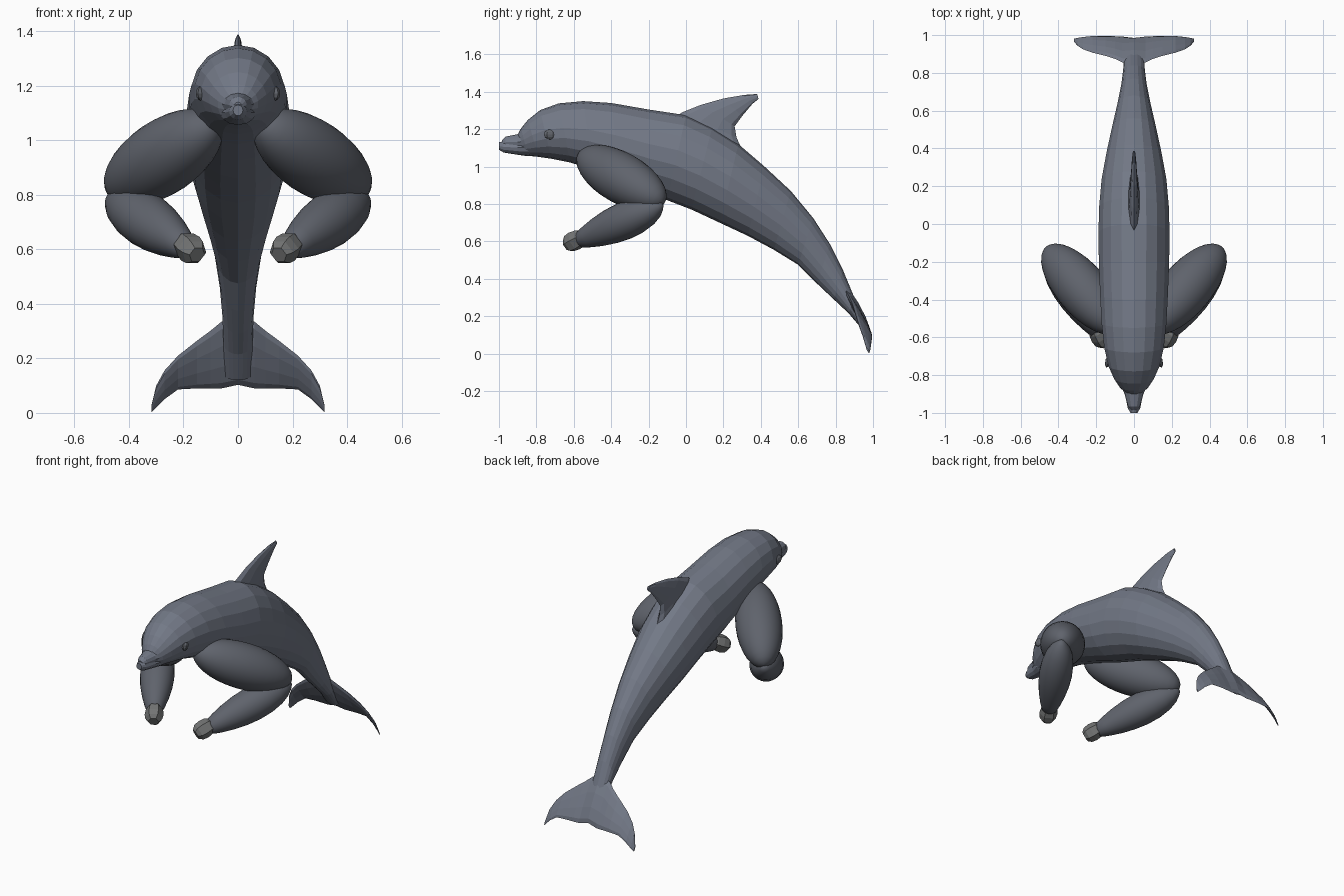
import bpy, bmesh, math
from mathutils import Vector

if "Cube" in bpy.data.objects:
    bpy.data.objects.remove(bpy.data.objects["Cube"])


def paint(name, rgb):
    m = bpy.data.materials.new(name)
    m.diffuse_color = (*rgb, 1)
    m.use_nodes = True
    m.node_tree.nodes["Principled BSDF"].inputs["Base Color"].default_value = m.diffuse_color
    return m


SKIN = paint("skin", (0.17, 0.19, 0.24))
ARM = paint("arm_skin", (0.115, 0.125, 0.15))
FIST = paint("fist_skin", (0.17, 0.175, 0.175))
EYE = paint("eye_grey", (0.12, 0.13, 0.15))


def rings_to_object(name, rings, mat, smooth=False):
    """Bridge a list of equal-length vertex rings and cap both ends."""
    bm = bmesh.new()
    vr = [[bm.verts.new(p) for p in r] for r in rings]
    n = len(vr[0])
    for a, b in zip(vr, vr[1:]):
        for i in range(n):
            j = (i + 1) % n
            bm.faces.new((a[i], a[j], b[j], b[i]))
    bm.faces.new(vr[0])
    bm.faces.new(vr[-1])
    bmesh.ops.recalc_face_normals(bm, faces=bm.faces[:])
    for f in bm.faces:
        f.smooth = smooth
    me = bpy.data.meshes.new(name)
    bm.to_mesh(me)
    bm.free()
    me.materials.append(mat)
    ob = bpy.data.objects.new(name, me)
    bpy.context.collection.objects.link(ob)
    return ob


def loft(name, sections, across, mat, n=18):
    """Ellipse sections: (x, y1, z1, y2, z2, half width along 'across')."""
    across = Vector(across).normalized()
    rings = []
    for x, y1, z1, y2, z2, w in sections:
        a, b = Vector((x, y1, z1)), Vector((x, y2, z2))
        mid, half = (a + b) / 2, (a - b) / 2
        rings.append([mid + half * math.cos(t) + across * w * math.sin(t)
                      for t in (2 * math.pi * i / n for i in range(n))])
    return rings_to_object(name, rings, mat)


def limb(name, p0, p1, profile, mat, n=28, smooth=True):
    """Round limb from p0 to p1, profile = (position, radius)."""
    p0, p1 = Vector(p0), Vector(p1)
    d = (p1 - p0).normalized()
    u = d.cross(Vector((0, 0, 1))).normalized()
    v = d.cross(u)
    rings = [[p0.lerp(p1, t) + (u * math.cos(a) + v * math.sin(a)) * r
              for a in (2 * math.pi * i / n for i in range(n))]
             for t, r in profile]
    return rings_to_object(name, rings, mat, smooth)


# Body: back point, belly point and half width, from head to tail
body = [(-.9, 1.172, -.885, 1.07, .045), (-.882, 1.205, -.845, 1.058, .075),
        (-.845, 1.25, -.79, 1.052, .106), (-.78, 1.302, -.72, 1.042, .136),
        (-.68, 1.338, -.62, 1.022, .16), (-.55, 1.35, -.5, .985, .174),
        (-.4, 1.34, -.35, .925, .182), (-.2, 1.305, -.2, .86, .189),
        (0, 1.275, -.1, .82, .191), (.14, 1.21, .03, .77, .187),
        (.28, 1.12, .18, .70, .174), (.42, 1.0, .33, .63, .147),
        (.56, .87, .47, .555, .116), (.68, .725, .6, .475, .087),
        (.77, .585, .7, .375, .068), (.84, .445, .79, .29, .058),
        (.9, .30, .87, .215, .054), (.965, .16, .95, .12, .05)]
loft("body", [(0, *s) for s in body], (1, 0, 0), SKIN)

# Beak in two halves with a mouth line between them
loft("upper_beak", [(0, -.985, 1.14, -.985, 1.108, .016), (0, -.965, 1.16, -.965, 1.1, .032),
                    (0, -.9, 1.173, -.9, 1.09, .05), (0, -.86, 1.18, -.86, 1.09, .068),
                    (0, -.8, 1.18, -.8, 1.1, .07)], (1, 0, 0), SKIN, 12)
loft("lower_jaw", [(0, -1.0, 1.13, -1.0, 1.09, .018), (0, -.975, 1.135, -.975, 1.075, .033),
                   (0, -.9, 1.14, -.9, 1.063, .048), (0, -.85, 1.15, -.85, 1.056, .066),
                   (0, -.78, 1.15, -.78, 1.058, .07)], (1, 0, 0), SKIN, 12)

# Dorsal fin: leading and trailing edge points, root to tip
fin = [(-.1, 1.24, .32, 1.05, .038), (-.02, 1.29, .27, 1.155, .028),
       (.08, 1.33, .26, 1.215, .023), (.2, 1.364, .3, 1.27, .017),
       (.31, 1.383, .355, 1.335, .012), (.38, 1.388, .388, 1.362, .006)]
loft("dorsal_fin", [(0, *s) for s in fin], (1, 0, 0), SKIN, 10)

# Tail flukes: chord sections mirrored across the middle
half = [(.06, .855, .335, .992, .09, .016), (.1, .874, .302, .994, .09, .015),
        (.15, .89, .265, .995, .09, .014), (.22, .907, .21, .995, .086, .011),
        (.27, .925, .155, .99, .05, .009), (.3, .945, .1, .985, .02, .007),
        (.317, .965, .03, .98, .003, .004)]
fluke = [(-s[0], *s[1:]) for s in reversed(half)]
fluke += [(0, .858, .35, .985, .103, .022)] + half
loft("tail_flukes", fluke, (0, .92, .4), SKIN, 10)

# Muscular arms, fists and eyes on both sides
upper_profile = [((1 - math.cos(math.pi * i / 16)) / 2,
                  .134 * math.sin(math.pi * i / 16) + .002) for i in range(17)]
fore_profile = [(-.03, .01), (0, .03), (.06, .056), (.16, .08), (.3, .096), (.45, .1),
                (.6, .094), (.75, .08), (.88, .062), (.97, .046), (1, .03)]
for s, side in ((1, "left"), (-1, "right")):
    limb("upper_arm_" + side, (s * .085, -.565, 1.065), (s * .462, -.125, .812),
         upper_profile, ARM)
    limb("forearm_" + side, (s * .456, -.14, .79), (s * .19, -.575, .605),
         fore_profile, ARM)
    limb("fist_" + side, (s * .2, -.555, .625), (s * .15, -.64, .58),
         [(0, .04), (.15, .05), (.5, .055), (.8, .05), (1, .032)], FIST, 6, False)
    # Eye: flattened almond on the cheek
    bpy.ops.mesh.primitive_uv_sphere_add(segments=8, ring_count=6,
                                         location=(s * .133, -.722, 1.172))
    eye = bpy.context.object
    eye.name = "eye_" + side
    eye.scale = (.018, .04, .028)
    eye.rotation_euler = (0, 0, s * .35)
    eye.data.materials.append(EYE)
